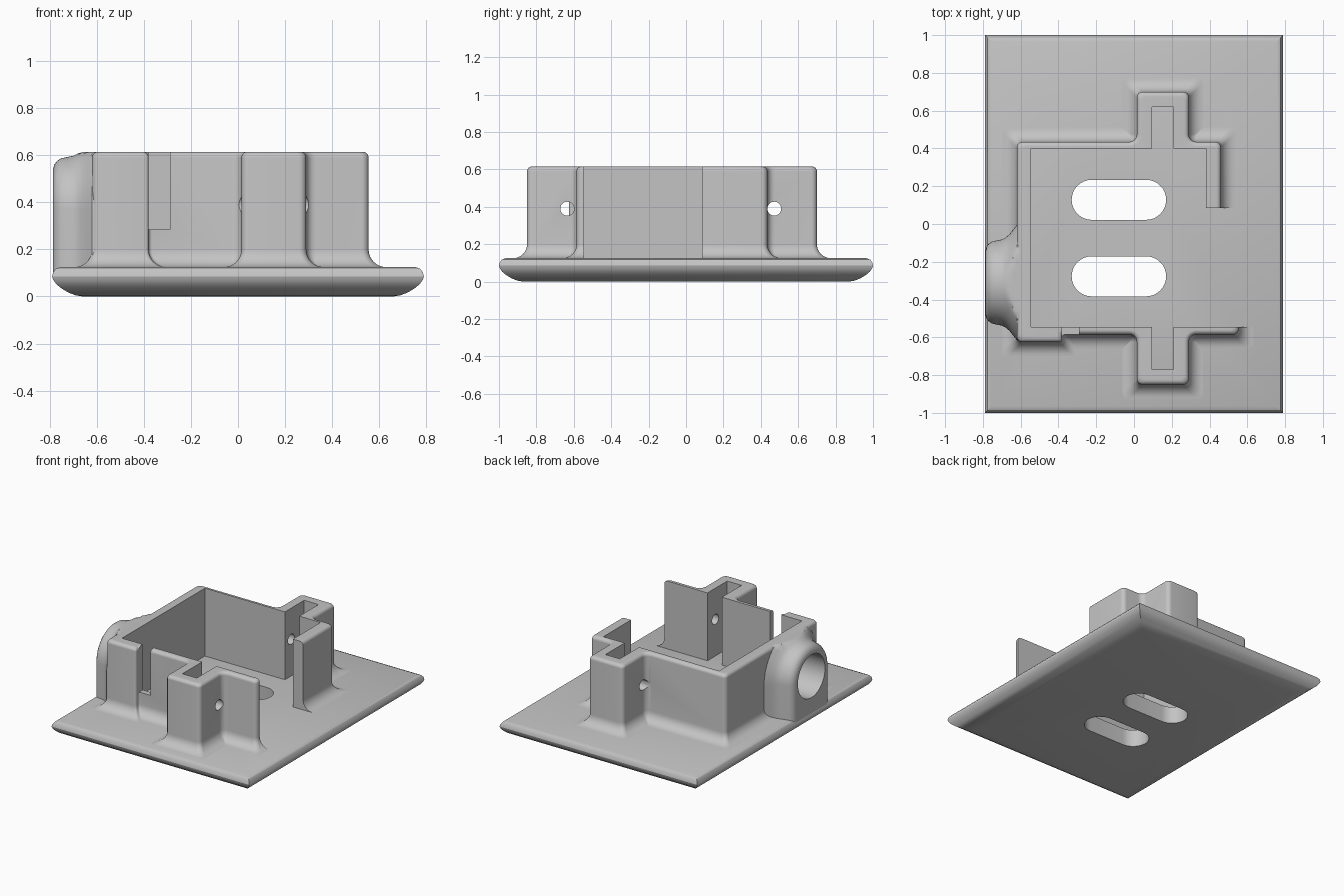
import bpy, bmesh
from math import sin, cos, pi, radians
from mathutils import Vector

if "Cube" in bpy.data.objects:
    bpy.data.objects.remove(bpy.data.objects["Cube"])

grey = bpy.data.materials.new("light_grey")
grey.use_nodes = True
COLOUR = (0.55, 0.55, 0.55, 1)
grey.diffuse_color = COLOUR
grey.node_tree.nodes["Principled BSDF"].inputs["Base Color"].default_value = COLOUR


def loft(name, rings):
    """Skin a solid through rings that have equal point counts."""
    bm = bmesh.new()
    loops = [[bm.verts.new(p) for p in ring] for ring in rings]
    n = len(loops[0])
    for a, b in zip(loops, loops[1:]):
        for i in range(n):
            j = (i + 1) % n
            bm.faces.new((a[i], a[j], b[j], b[i]))
    bm.faces.new(loops[0][::-1])
    bm.faces.new(loops[-1])
    bmesh.ops.recalc_face_normals(bm, faces=bm.faces)
    mesh = bpy.data.meshes.new(name)
    bm.to_mesh(mesh)
    bm.free()
    mesh.materials.append(grey)
    obj = bpy.data.objects.new(name, mesh)
    bpy.context.collection.objects.link(obj)
    return obj


def prism(name, outline, low, high):
    return loft(name, [[(x, y, z) for x, y in outline] for z in (low, high)])


def rod(name, y, z, r, x0, x1, sides=40):
    ring = [(y + r * cos(2 * pi * i / sides), z + r * sin(2 * pi * i / sides))
            for i in range(sides)]
    return loft(name, [[(x, a, b) for a, b in ring] for x in (x0, x1)])


def cut(obj, cutters):
    bpy.ops.object.select_all(action='DESELECT')
    bpy.context.view_layer.objects.active = obj
    obj.select_set(True)
    for c in cutters:
        c.hide_render = True
        mod = obj.modifiers.new("cut", 'BOOLEAN')
        mod.operation = 'DIFFERENCE'
        mod.solver = 'EXACT'
        mod.object = c
        bpy.ops.object.modifier_apply(modifier=mod.name)


def offset_outline(points, d, z):
    """Offset a right-angled outline by d, with rounded corners."""
    pts = [Vector(p) for p in points]
    ring = []
    for i, p in enumerate(pts):
        before, after = p - pts[i - 1], pts[(i + 1) % len(pts)] - p
        short = min(before.length, after.length) < 0.06
        t, u = before.normalized(), after.normalized()
        convex = t.cross(u) > 0
        r = 0.015 if short else 0.03 if convex else max(0.04 - d, 0.004)
        corner = p + d * Vector((t.y + u.y, -t.x - u.x))
        centre = corner + r * (u - t)
        for k in range(7):
            a = k / 6 * pi / 2
            q = centre - u * r * cos(a) + t * r * sin(a)
            ring.append((q.x, q.y, z))
    return ring


# Base plate with a rolled rim
rim = [(0.13, 0), (0.10, 0.005), (0.07, 0.016), (0.04, 0.034), (0.018, 0.052),
       (0.005, 0.07), (0, 0.085), (0.004, 0.102), (0.015, 0.117), (0.035, 0.125)]
plate = loft("base_plate", [
    [(sx * (0.79 - d), sy * (1 - d), z)
     for sx, sy in ((-1, -1), (1, -1), (1, 1), (-1, 1))] for d, z in rim])

# Rounded slots through the plate
slots = []
for y in (0.128, -0.277):
    r = 0.106
    ends = [(0.17 - r, -pi / 2), (-0.33 + r, pi / 2)]
    capsule = [(x + r * cos(a + pi * k / 16), y + r * sin(a + pi * k / 16))
               for x, a in ends for k in range(17)]
    slots.append(prism("slot_cutter", capsule, -0.1, 0.3))
cut(plate, slots)

# Housing wall: flared foot, straight side, rounded top edge
outer = [(-0.62, -0.625), (-0.38, -0.625), (-0.38, -0.585), (0.015, -0.585),
         (0.015, -0.85), (0.29, -0.85), (0.29, -0.585), (0.555, -0.585),
         (0.555, -0.3), (0.46, -0.3), (0.46, 0.435), (0.29, 0.435),
         (0.29, 0.70), (0.015, 0.70), (0.015, 0.435), (-0.62, 0.435)]
quarter = [k / 8 * pi / 2 for k in range(9)]
levels = [(0.075, 0.1)]
levels += [(0.075 * (1 - sin(a)), 0.125 + 0.075 * (1 - cos(a))) for a in quarter]
levels += [(-0.025 * (1 - cos(a)), 0.59 + 0.025 * sin(a)) for a in quarter]
wall = loft("housing_wall", [offset_outline(outer, d, z) for d, z in levels])

# Inside space with two pockets, open towards +x
inner = [(-0.545, -0.545), (0.095, -0.545), (0.095, -0.77), (0.21, -0.77),
         (0.21, -0.545), (0.9, -0.545), (0.9, 0.085), (0.38, 0.085),
         (0.38, 0.4), (0.21, 0.4), (0.21, 0.62), (0.095, 0.62),
         (0.095, 0.4), (-0.545, 0.4)]
cavity = prism("cavity_cutter", inner, 0.05, 0.8)
notch = prism("notch_cutter", [(-0.38, -0.7), (-0.29, -0.7), (-0.29, -0.5), (-0.38, -0.5)],
              0.285, 0.8)
screw_holes = [rod("screw_hole_cutter", y, 0.39, 0.037, -0.04, 0.35)
               for y in (-0.635, 0.472)]
socket = rod("socket_cutter", -0.31, 0.37, 0.155, -0.9, -0.59)
cut(wall, [cavity, notch, socket] + screw_holes)

# Side boss that blends into the wall and carries the round socket
rings = []
for x, r in [(-0.6, 0.31), (-0.62, 0.305), (-0.64, 0.28), (-0.66, 0.255), (-0.68, 0.238),
             (-0.70, 0.228), (-0.73, 0.222), (-0.752, 0.217), (-0.77, 0.205),
             (-0.781, 0.19), (-0.786, 0.172)]:
    arch = [(x, -0.31 - r * cos(pi * k / 32), min(0.613, 0.37 + r * sin(pi * k / 32)))
            for k in range(33)]
    rings.append([(x, -0.31 - r, 0.08)] + arch + [(x, -0.31 + r, 0.08)])
boss = loft("socket_boss", rings)
cut(boss, [socket])

for helper in slots + screw_holes + [cavity, notch, socket]:
    bpy.data.objects.remove(helper)

# Smooth shading with crisp edges
bpy.ops.object.select_all(action='DESELECT')
for obj in (plate, wall, boss):
    obj.select_set(True)
bpy.context.view_layer.objects.active = plate
bpy.ops.object.shade_smooth_by_angle(angle=radians(30))
